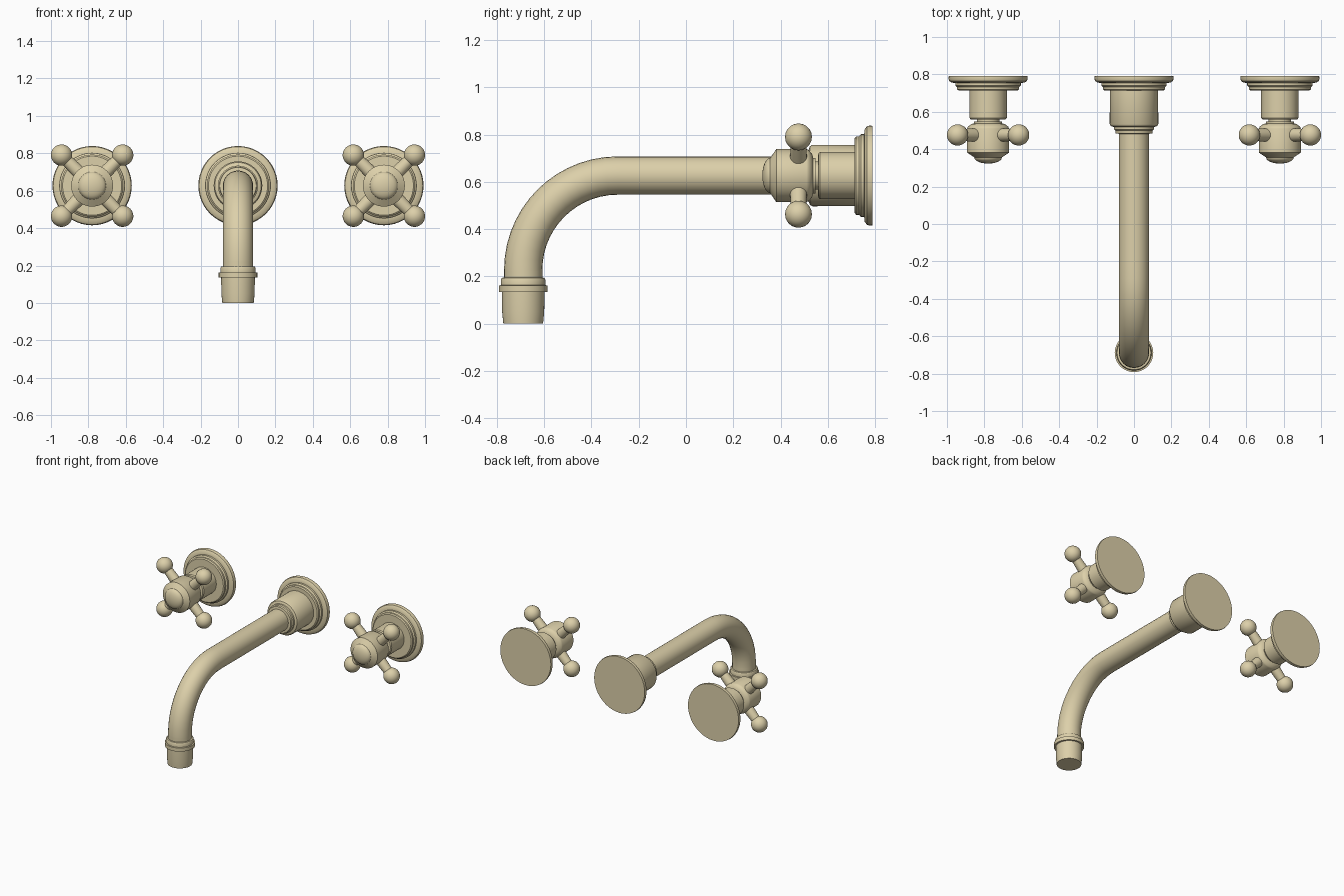
import bpy, bmesh, math
from mathutils import Vector, Matrix

if "Cube" in bpy.data.objects:
    bpy.data.objects.remove(bpy.data.objects["Cube"])

ZC, BACK, SPREAD = 0.627, 0.79, 0.78


def lathe(name, profile, origin, axis, segs=48):
    """Revolve (radius, distance) points around an axis starting at origin."""
    mat = Matrix.Translation(origin) @ Vector(axis).to_track_quat('Z', 'Y').to_matrix().to_4x4()
    bm = bmesh.new()
    rings = []
    for r, d in profile:
        n = 1 if r == 0 else segs
        rings.append([bm.verts.new(mat @ Vector((r * math.cos(2 * math.pi * i / segs),
                                                 r * math.sin(2 * math.pi * i / segs), d)))
                      for i in range(n)])
    for a, b in zip(rings, rings[1:]):
        for i in range(segs):
            j = (i + 1) % segs
            if len(a) == 1:
                bm.faces.new((a[0], b[j], b[i]))
            elif len(b) == 1:
                bm.faces.new((a[i], a[j], b[0]))
            else:
                bm.faces.new((a[i], a[j], b[j], b[i]))
    for ring in (rings[0], rings[-1]):
        if len(ring) > 1:
            bm.faces.new(ring)
    bmesh.ops.recalc_face_normals(bm, faces=bm.faces)
    return finish(name, bm)


def finish(name, bm):
    me = bpy.data.meshes.new(name)
    bm.to_mesh(me)
    bm.free()
    me.shade_smooth()
    me.set_sharp_from_angle(angle=math.radians(32))
    ob = bpy.data.objects.new(name, me)
    bpy.context.collection.objects.link(ob)
    paint(ob)
    return ob


brass = bpy.data.materials.new("brass")
brass.diffuse_color = (0.72, 0.63, 0.40, 1)
brass.use_nodes = True
brass.node_tree.nodes["Principled BSDF"].inputs["Base Color"].default_value = brass.diffuse_color


def paint(ob):
    ob.data.materials.append(brass)


# stepped wall plate shared by the spout and both handles (distance from wall)
PLATE = [(0.21, 0), (0.212, 0.012), (0.208, 0.025), (0.195, 0.034), (0.175, 0.036),
         (0.175, 0.05), (0.166, 0.058), (0.166, 0.07), (0.158, 0.076)]
FRONT = (0, -1, 0)

# spout base with sleeve and collar
lathe("spout_base", PLATE + [(0.129, 0.076), (0.13, 0.255), (0.124, 0.266), (0.107, 0.272),
                             (0.107, 0.285), (0.1, 0.29), (0.098, 0.305), (0.08, 0.308)],
      (0, BACK, ZC), FRONT)

# bent spout tube
R, YE = 0.4, -0.689
cu = bpy.data.curves.new("spout_tube", 'CURVE')
cu.dimensions = '3D'
cu.bevel_depth, cu.bevel_resolution, cu.resolution_u = 0.081, 10, 14
cu.use_fill_caps = True
sp = cu.splines.new('BEZIER')
pts = [(0.6, ZC), (YE + R, ZC), (YE, ZC - R), (YE, 0.15)]
sp.bezier_points.add(3)
for bp, (y, z) in zip(sp.bezier_points, pts):
    bp.co = (0, y, z)
    bp.handle_left_type = bp.handle_right_type = 'FREE'
    bp.handle_left = bp.handle_right = bp.co
k = 0.5523 * R
sp.bezier_points[0].handle_right = (0, 0.4, ZC)
sp.bezier_points[1].handle_left = (0, 0, ZC)
sp.bezier_points[1].handle_right = (0, YE + R - k, ZC)
sp.bezier_points[2].handle_left = (0, YE, ZC - R + k)
sp.bezier_points[2].handle_right = (0, YE, 0.2)
sp.bezier_points[3].handle_left = (0, YE, 0.18)
sp.bezier_points[0].handle_left = (0, 0.7, ZC)
sp.bezier_points[3].handle_right = (0, YE, 0.1)
paint(bpy.data.objects.new("tmp", cu))
tmp = bpy.data.objects["tmp"]
bpy.context.collection.objects.link(tmp)
bpy.context.view_layer.update()
bm = bmesh.new()
tube_mesh = bpy.data.meshes.new_from_object(tmp.evaluated_get(bpy.context.evaluated_depsgraph_get()))
bm.from_mesh(tube_mesh)
bmesh.ops.remove_doubles(bm, verts=bm.verts, dist=0.0001)
bmesh.ops.recalc_face_normals(bm, faces=bm.faces)
bpy.data.objects.remove(tmp)
bpy.data.meshes.remove(tube_mesh)
finish("spout_tube", bm)

# outlet nozzle
lathe("spout_nozzle", [(0.084, 0), (0.089, 0.05), (0.09, 0.135), (0.103, 0.135), (0.103, 0.162),
                       (0.094, 0.163), (0.094, 0.187), (0.09, 0.194), (0.078, 0.196)],
      (0, YE, 0), (0, 0, 1))

# cross handles, left and right
for side, x in (("left", -SPREAD), ("right", SPREAD)):
    lathe(side + "_valve_base", PLATE + [(0.1, 0.076), (0.1, 0.222), (0.094, 0.23), (0.06, 0.232),
                                         (0.06, 0.27)], (x, BACK, ZC), FRONT)
    dome = [(0.074 * math.cos(a), 0.434 + 0.033 * math.sin(a))
            for a in (math.radians(15 * i) for i in range(6))]
    lathe(side + "_handle_hub", [(0.075, 0.243), (0.075, 0.252), (0.09, 0.256), (0.108, 0.27),
                                 (0.112, 0.28), (0.112, 0.408)] + dome + [(0, 0.467)],
          (x, BACK, ZC), FRONT)
    hub = Vector((x, 0.476, ZC))
    for n in range(4):
        a = math.radians(45 + 90 * n)
        d = Vector((math.cos(a), 0, math.sin(a)))
        lathe(f"{side}_handle_arm_{n + 1}", [(0.036, 0.06), (0.035, 0.13), (0.03, 0.22)],
              hub, d, 24)
        ball = [(0.057 * math.sin(t), -0.057 * math.cos(t))
                for t in (math.pi * i / 14 for i in range(1, 14))]
        lathe(f"{side}_handle_ball_{n + 1}", [(0, -0.057)] + ball + [(0, 0.057)],
              hub + d * 0.231, d, 28)
